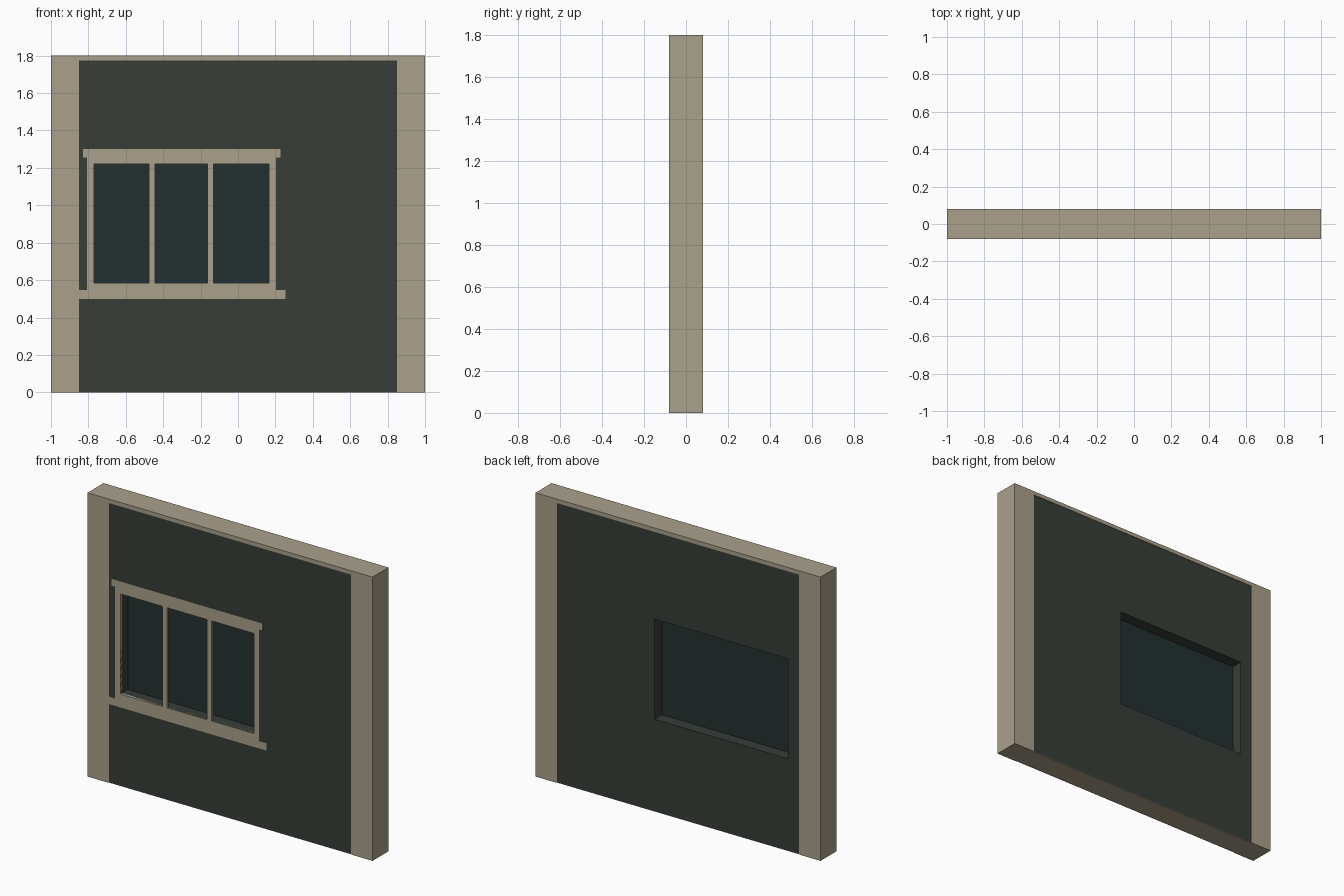
import bpy, bmesh

if "Cube" in bpy.data.objects:
    bpy.data.objects.remove(bpy.data.objects["Cube"])


def material(name, rgb):
    m = bpy.data.materials.new(name)
    m.diffuse_color = (*rgb, 1)
    m.use_nodes = True
    m.node_tree.nodes["Principled BSDF"].inputs["Base Color"].default_value = m.diffuse_color
    return m


TRIM = material("beige trim", (0.402, 0.356, 0.262))
WALL = material("dark green wall", (0.039, 0.048, 0.039))
GLASS = material("dark blue glass", (0.0176, 0.0296, 0.0307))


def finish(name, bm, mat):
    bmesh.ops.recalc_face_normals(bm, faces=bm.faces)
    me = bpy.data.meshes.new(name)
    bm.to_mesh(me)
    bm.free()
    me.materials.append(mat)
    ob = bpy.data.objects.new(name, me)
    bpy.context.collection.objects.link(ob)


def box(name, x, y, z, mat):
    bm = bmesh.new()
    bmesh.ops.create_cube(bm, size=1)
    for v in bm.verts:
        v.co = [r[0] if c < 0 else r[1] for c, r in zip(v.co, (x, y, z))]
    finish(name, bm, mat)


def ring(name, outer, inner, y, mat):
    """Rectangular slab with a rectangular hole; rectangles are x0, x1, z0, z1."""
    bm = bmesh.new()
    loops = []
    for x0, x1, z0, z1 in (outer, inner):
        loops.append([bm.verts.new((px, y[0], pz))
                      for px, pz in ((x0, z0), (x1, z0), (x1, z1), (x0, z1))])
    o, i = loops
    faces = [bm.faces.new((o[k], o[(k + 1) % 4], i[(k + 1) % 4], i[k])) for k in range(4)]
    ext = bmesh.ops.extrude_face_region(bm, geom=faces, use_keep_orig=True)
    for v in ext["geom"]:
        if isinstance(v, bmesh.types.BMVert):
            v.co.y = y[1]
    finish(name, bm, mat)


DEPTH = (-0.08, 0.08)
CORE = (-0.077, 0.077)       # wall sits just behind the trim
FACE = (-0.08, -0.062)       # depth of the window frame
OPENING = (-0.77, 0.167, 0.585, 1.22)

# Wall with its window opening
ring("wall_panel", (-0.85, 0.85, 0.003, 1.775), OPENING, CORE, WALL)

# Posts, top beam and thin base plate
for side, x in (("left", (-1, -0.85)), ("right", (0.85, 1))):
    box(side + "_post", x, DEPTH, (0, 1.8), TRIM)
box("top_beam", (-0.85, 0.85), DEPTH, (1.775, 1.8), TRIM)
box("base_plate", (-0.85, 0.85), CORE, (0, 0.003), TRIM)

# Glass in the middle of the opening
box("window_glass", OPENING[:2], (-0.005, 0.003), OPENING[2:], GLASS)

# Front window frame, header, sill and mullions
ring("window_frame", (-0.808, 0.203, 0.548, 1.255), OPENING, FACE, TRIM)
box("window_header", (-0.83, 0.228), (-0.08, -0.07), (1.255, 1.3), TRIM)
box("window_sill", (-0.85, 0.255), (-0.08, -0.07), (0.5, 0.548), TRIM)
for n, x in enumerate((-0.459, -0.147)):
    box(f"mullion_{n + 1}", (x - 0.016, x + 0.016), FACE, OPENING[2:], TRIM)
